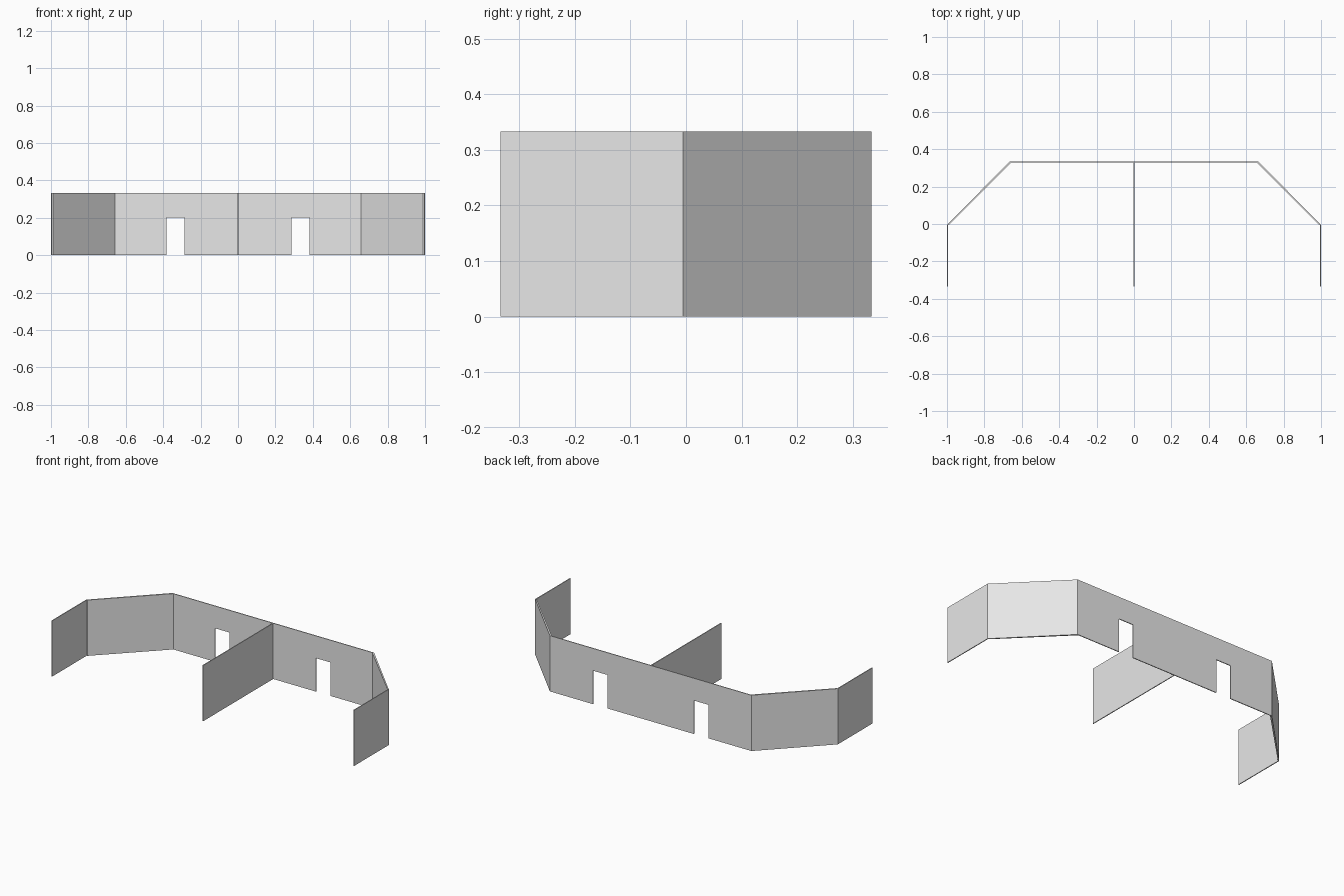
import bpy
import bmesh
from mathutils import Vector

if "Cube" in bpy.data.objects:
    bpy.data.objects.remove(bpy.data.objects["Cube"], do_unlink=True)

HEIGHT = 0.333    # wall height
DEPTH = 0.3335    # half of the overall depth
THICK = 0.005     # wall thickness
CORNER_Y = -0.005 # where side walls meet the angled walls

grey = bpy.data.materials.new("wall_grey")
grey.use_nodes = True
colour = (0.8, 0.8, 0.8, 1)
grey.diffuse_color = colour
grey.node_tree.nodes["Principled BSDF"].inputs["Base Color"].default_value = colour


def prism(name, points, direction):
    """Extrude a flat outline into a solid panel."""
    bm = bmesh.new()
    face = bm.faces.new([bm.verts.new(p) for p in points])
    result = bmesh.ops.extrude_face_region(bm, geom=[face], use_keep_orig=True)
    moved = [g for g in result["geom"] if isinstance(g, bmesh.types.BMVert)]
    bmesh.ops.translate(bm, verts=moved, vec=Vector(direction))
    bmesh.ops.recalc_face_normals(bm, faces=bm.faces)
    mesh = bpy.data.meshes.new(name)
    bm.to_mesh(mesh)
    bm.free()
    mesh.materials.append(grey)
    obj = bpy.data.objects.new(name, mesh)
    bpy.context.collection.objects.link(obj)
    return obj


def wall(name, footprint):
    return prism(name, [(x, y, 0) for x, y in footprint], (0, 0, HEIGHT))


# Back wall with two doorways cut from the floor line
half = 0.6655
door_x, door_half, door_top = 0.333, 0.048, 0.2
outline = [(-half, HEIGHT), (-half, 0)]
for centre in (-door_x, door_x):
    a, b = centre - door_half, centre + door_half
    outline += [(a, 0), (a, door_top), (b, door_top), (b, 0)]
outline += [(half, 0), (half, HEIGHT)]
prism("back_wall", [(x, DEPTH - THICK, z) for x, z in outline], (0, THICK, 0))

# Central partition
t = THICK / 2
wall("centre_partition", [(-t, -DEPTH), (t, -DEPTH),
                          (t, DEPTH - THICK), (-t, DEPTH - THICK)])

# Angled and side walls, mirrored left and right
for side, s in (("left", 1), ("right", -1)):
    wall(side + "_angled_wall", [(s * half, DEPTH), (s * 0.657, DEPTH - THICK),
                                 (s * 0.99, CORNER_Y), (s, CORNER_Y)])
    wall(side + "_side_wall", [(s, CORNER_Y), (s * (1 - THICK), CORNER_Y),
                               (s * (1 - THICK), -DEPTH), (s, -DEPTH)])
